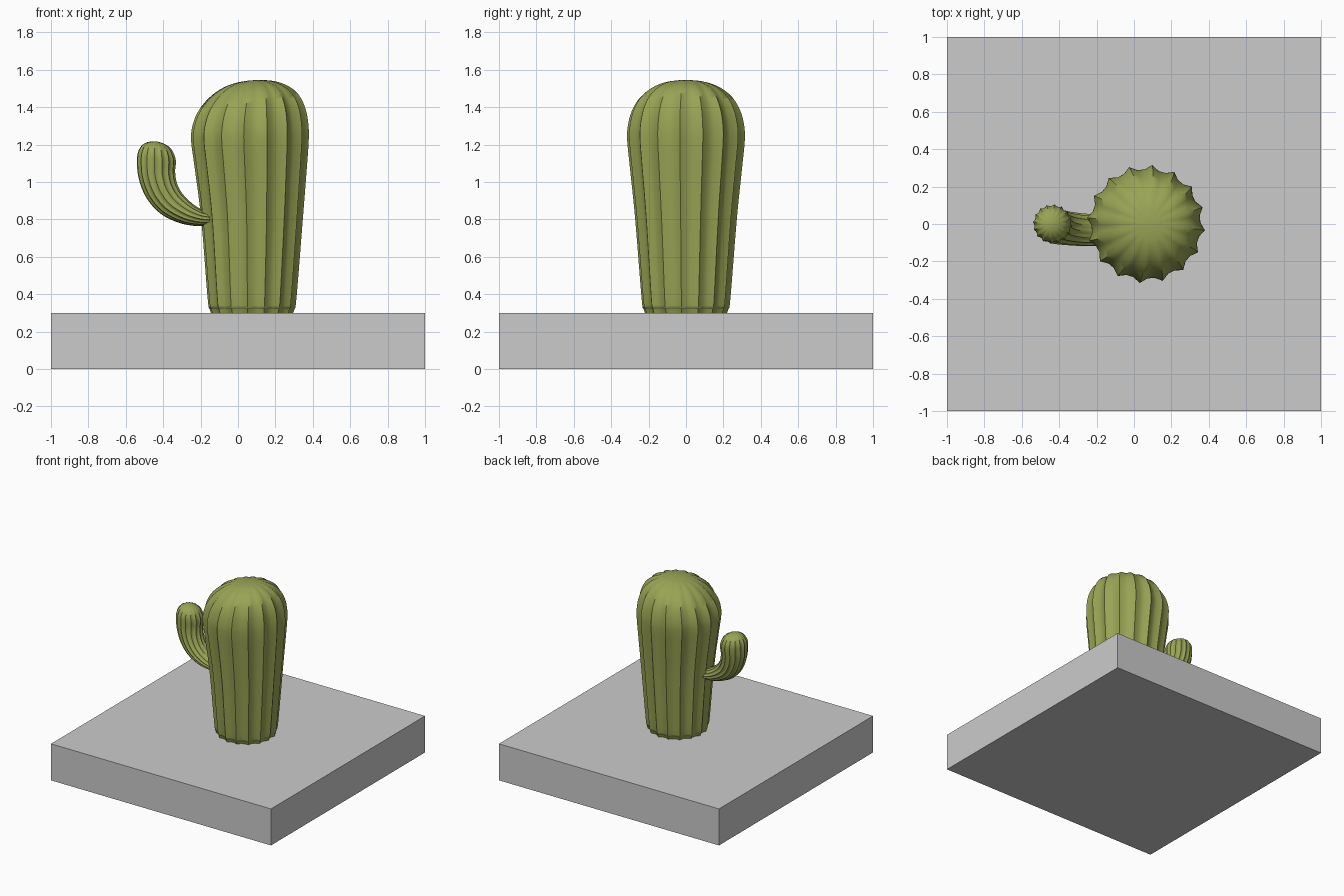
import bpy, bmesh, math
from mathutils import Vector

if "Cube" in bpy.data.objects:
    bpy.data.objects.remove(bpy.data.objects["Cube"])

RIBS = 16
STEPS = 4

green = bpy.data.materials.new("cactus_green")
green.diffuse_color = (0.32, 0.37, 0.09, 1)
green.use_nodes = True
green.node_tree.nodes["Principled BSDF"].inputs["Base Color"].default_value = green.diffuse_color


def catmull(p0, p1, p2, p3, t):
    return [0.5 * (2 * b + (c - a) * t + (2 * a - 5 * b + 4 * c - d) * t * t
                   + (3 * b - a - 3 * c + d) * t ** 3)
            for a, b, c, d in zip(p0, p1, p2, p3)]


def ribbed_tube(name, keys, phase):
    """Fluted tube through key rings (x, y, z, tilt, radius in xz, radius in y)."""
    rows = []
    last = len(keys) - 1
    for i in range(last):
        p = [keys[max(0, min(last, i + k))] for k in (-1, 0, 1, 2)]
        rows += [catmull(*p, s / STEPS) for s in range(STEPS)]
    bm = bmesh.new()
    rings = []
    count = RIBS * 3
    for x, y, z, tilt, ra, rb in rows:
        a = math.radians(tilt)
        n = Vector((math.cos(a), 0, -math.sin(a)))
        ring = []
        for k in range(count):
            ang = phase + math.tau * k / count
            f = 1.0 if k % 3 == 0 else 0.92
            ring.append(bm.verts.new(Vector((x, y, z))
                                     + n * (ra * f * math.cos(ang))
                                     + Vector((0, rb * f * math.sin(ang), 0))))
        rings.append(ring)
    for lo, hi in zip(rings, rings[1:]):
        for k in range(count):
            j = (k + 1) % count
            bm.faces.new((lo[k], lo[j], hi[j], hi[k]))
    pole = bm.verts.new(keys[-1][:3])
    for k in range(count):
        bm.faces.new((rings[-1][k], rings[-1][(k + 1) % count], pole))
    bm.faces.new(rings[0][::-1])
    bmesh.ops.recalc_face_normals(bm, faces=bm.faces)
    me = bpy.data.meshes.new(name)
    bm.to_mesh(me)
    bm.free()
    ob = bpy.data.objects.new(name, me)
    bpy.context.collection.objects.link(ob)
    me.materials.append(green)
    bpy.ops.object.select_all(action='DESELECT')
    ob.select_set(True)
    bpy.context.view_layer.objects.active = ob
    bpy.ops.object.shade_smooth_by_angle(angle=math.radians(60))
    return ob


# Square ground slab
bpy.ops.mesh.primitive_cube_add(size=1, location=(0, 0, 0.15))
slab = bpy.context.object
slab.name = "ground_slab"
slab.scale = (2, 2, 0.3)

# Main trunk: widening upward, domed and slightly tilted top
trunk = [(0.075, 0.28, 0, 0.212), (0.075, 0.32, 0, 0.228), (0.075, 0.38, 0, 0.239),
         (0.075, 0.80, 0, 0.273), (0.068, 1.08, 0, 0.302), (0.064, 1.22, -1, 0.316),
         (0.065, 1.30, -2, 0.313), (0.07, 1.38, -3, 0.292), (0.076, 1.45, -4, 0.25),
         (0.08, 1.50, -4, 0.19), (0.08, 1.53, -4, 0.12), (0.08, 1.542, -4, 0.05),
         (0.08, 1.544, -4, 0.0)]
ribbed_tube("trunk", [(x, 0, z, t, r, r) for x, z, t, r in trunk], math.radians(-6))

# Curved side arm
arm = [(-0.08, -0.035, 0.805, -92, 0.03, 0.075), (-0.15, -0.035, 0.803, -88, 0.034, 0.08),
       (-0.21, -0.033, 0.81, -77, 0.047, 0.085), (-0.285, -0.03, 0.838, -63, 0.064, 0.088),
       (-0.36, -0.022, 0.89, -47, 0.081, 0.091), (-0.41, -0.012, 0.96, -28, 0.092, 0.096),
       (-0.434, -0.004, 1.04, -10, 0.1, 0.1), (-0.436, 0, 1.11, 2, 0.105, 0.105),
       (-0.437, 0, 1.15, 5, 0.099, 0.101), (-0.438, 0, 1.185, 5, 0.08, 0.081),
       (-0.44, 0, 1.206, 5, 0.052, 0.052), (-0.44, 0, 1.215, 5, 0.022, 0.022),
       (-0.44, 0, 1.217, 5, 0.0, 0.0)]
ribbed_tube("side_arm", arm, math.radians(-6))
